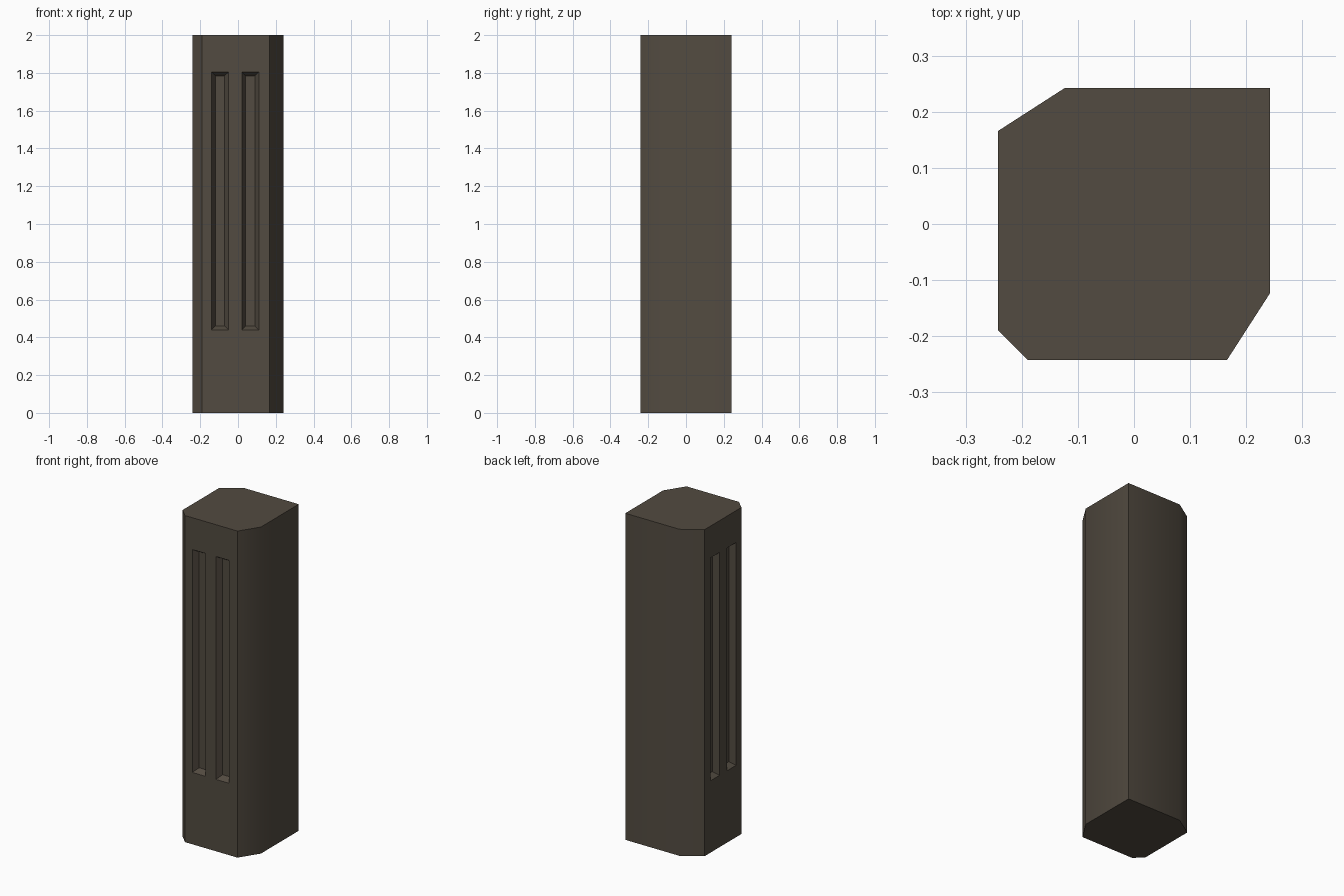
import bpy, bmesh, math

if "Cube" in bpy.data.objects:
    bpy.data.objects.remove(bpy.data.objects["Cube"])

H = 0.242      # half width
DEPTH = 0.035  # recess depth
SLOPE = 0.6    # recess wall inset per unit of depth


def mesh_object(name, bm):
    bmesh.ops.recalc_face_normals(bm, faces=bm.faces)
    mesh = bpy.data.meshes.new(name)
    bm.to_mesh(mesh)
    bm.free()
    obj = bpy.data.objects.new(name, mesh)
    bpy.context.collection.objects.link(obj)
    return obj


def loft(bm, a, b):
    """Closed solid between two matching loops of points."""
    va, vb = [bm.verts.new(p) for p in a], [bm.verts.new(p) for p in b]
    bm.faces.new(va)
    bm.faces.new(vb)
    n = len(a)
    for i in range(n):
        j = (i + 1) % n
        bm.faces.new((va[i], va[j], vb[j], vb[i]))


# Pillar body: a square with three chamfered corners
outline = [(-0.19, -H), (0.166, -H), (H, -0.124), (H, H),
           (-0.124, H), (-H, 0.166), (-H, -0.19)]
bm = bmesh.new()
loft(bm, [(x, y, 0) for x, y in outline], [(x, y, 2) for x, y in outline])
pillar = mesh_object("pillar", bm)

# Tapered cutters for the recessed slots, on the front and the left side
bm = bmesh.new()
for swap in (False, True):
    for x0, x1 in ((-0.14, -0.05), (0.02, 0.11)):
        rings = []
        for d in (-0.01, DEPTH):
            s = d * SLOPE
            y = -H + d
            ring = [(x0 + s, y, 0.44 + s), (x1 - s, y, 0.44 + s),
                    (x1 - s, y, 1.805 - s), (x0 + s, y, 1.805 - s)]
            rings.append([(b, a, z) if swap else (a, b, z) for a, b, z in ring])
        loft(bm, *rings)
cutter = mesh_object("slot_cutter", bm)
cutter.hide_render = True

# Cut the slots and apply
cut = pillar.modifiers.new("slots", 'BOOLEAN')
cut.operation = 'DIFFERENCE'
cut.solver = 'EXACT'
cut.object = cutter
bpy.context.view_layer.objects.active = pillar
pillar.select_set(True)
bpy.ops.object.modifier_apply(modifier=cut.name)
bpy.data.objects.remove(cutter)

# The two wide chamfers blend softly; steeper edges stay sharp
bpy.ops.object.shade_smooth_by_angle(angle=math.radians(40))

# Dark stone colour
mat = bpy.data.materials.new("dark_stone")
mat.diffuse_color = (0.085, 0.07, 0.052, 1)
mat.use_nodes = True
mat.node_tree.nodes["Principled BSDF"].inputs["Base Color"].default_value = mat.diffuse_color
pillar.data.materials.clear()
pillar.data.materials.append(mat)
